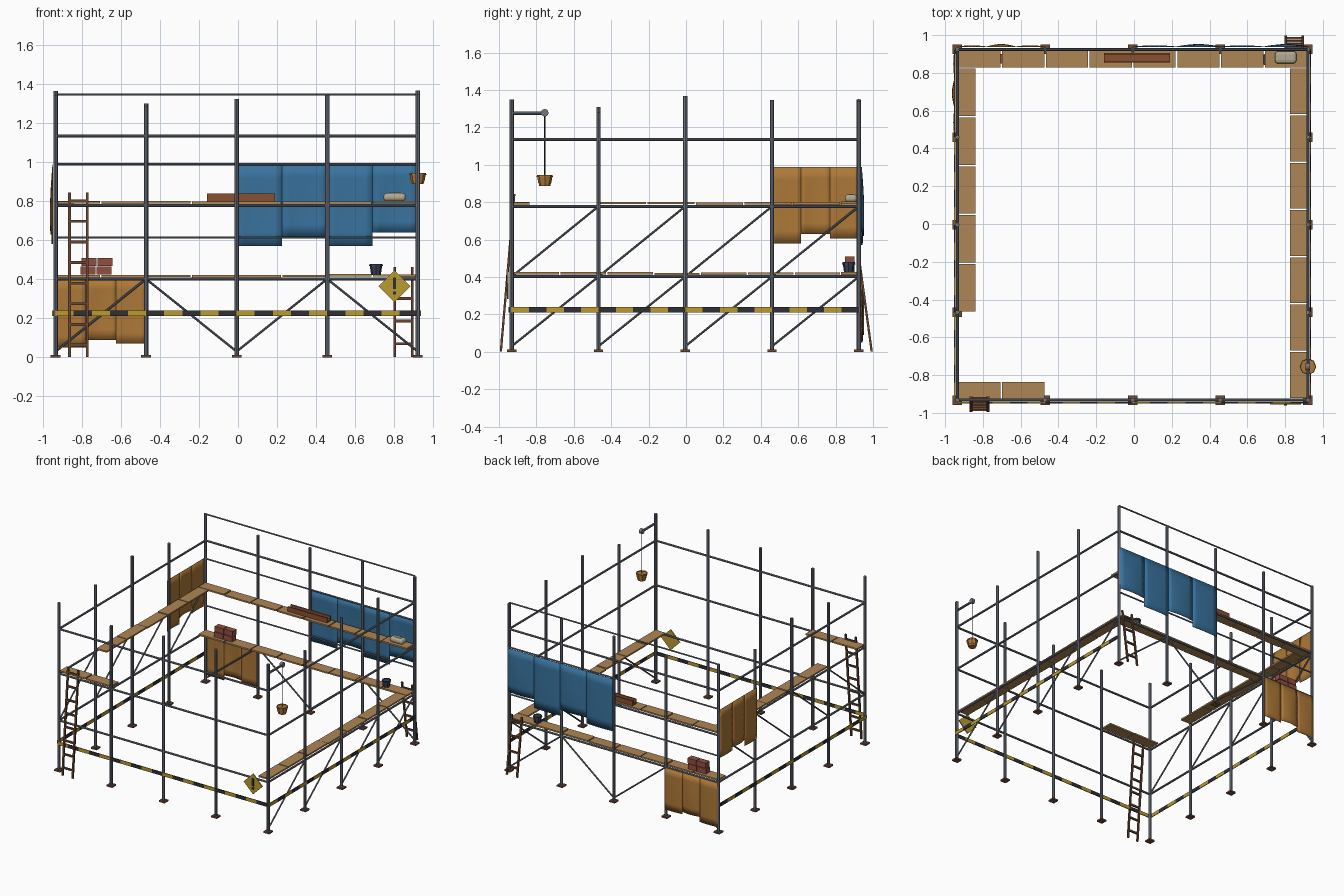
import bpy, bmesh, math, random
from mathutils import Vector, Matrix

if "Cube" in bpy.data.objects:
    bpy.data.objects.remove(bpy.data.objects["Cube"])

random.seed(4)
CX, CY, H = -0.007, -0.004, 0.928
LEVELS = (0.402, 0.778, 1.135)
OFF = [-H, -H / 2, 0, H / 2, H]


def mat(name, c):
    m = bpy.data.materials.new(name)
    m.diffuse_color = (*c, 1)
    m.use_nodes = True
    m.node_tree.nodes["Principled BSDF"].inputs["Base Color"].default_value = m.diffuse_color
    return m


STEEL = mat("steel", (0.16, 0.18, 0.22))
WOOD = mat("plank_wood", (0.42, 0.24, 0.09))
BROWN = mat("dark_wood", (0.14, 0.06, 0.03))
RUST = mat("rust", (0.16, 0.07, 0.04))
BLUE = mat("blue_sheet", (0.04, 0.17, 0.34))
ORANGE = mat("tan_sheet", (0.42, 0.19, 0.04))
YELLOW = mat("yellow", (0.5, 0.33, 0.03))
BLACK = mat("black", (0.03, 0.03, 0.035))
BRICK = mat("brick", (0.28, 0.08, 0.05))
TIMBER = mat("red_timber", (0.25, 0.08, 0.03))
SACK = mat("sack_cloth", (0.45, 0.40, 0.28))
DARK = mat("dark_bucket", (0.04, 0.05, 0.09))


def finish(bm, name, m):
    me = bpy.data.meshes.new(name)
    bm.to_mesh(me)
    bm.free()
    me.materials.append(m)
    ob = bpy.data.objects.new(name, me)
    bpy.context.collection.objects.link(ob)
    return ob


def box(name, c, s, m, rot=None):
    bm = bmesh.new()
    bmesh.ops.create_cube(bm, size=1)
    bmesh.ops.scale(bm, vec=s, verts=bm.verts)
    if rot:
        bmesh.ops.transform(bm, matrix=rot, verts=bm.verts)
    bmesh.ops.translate(bm, vec=c, verts=bm.verts)
    return finish(bm, name, m)


def tube(name, a, b, r, m=STEEL, r2=None, n=8):
    a, b = Vector(a), Vector(b)
    d = b - a
    bm = bmesh.new()
    bmesh.ops.create_cone(bm, cap_ends=True, segments=n, radius1=r,
                          radius2=r if r2 is None else r2, depth=d.length)
    q = Vector((0, 0, 1)).rotation_difference(d.normalized()).to_matrix().to_4x4()
    bmesh.ops.transform(bm, matrix=Matrix.Translation((a + b) / 2) @ q, verts=bm.verts)
    return finish(bm, name, m)


def side(s, t, z, out=0.0):
    """Point on a side: t runs along +x or +y, out is outward distance."""
    return {"front": (CX + t, CY - H - out, z), "back": (CX + t, CY + H + out, z),
            "left": (CX - H - out, CY + t, z), "right": (CX + H + out, CY + t, z)}[s]


def side_size(s, along, across, h):
    return (along, across, h) if s in ("front", "back") else (across, along, h)


# Uprights with base plates
heights = {"front": (1.345, 1.285, 1.325, 1.345, 1.35), "back": (1.35, 1.30, 1.325, 1.34, 1.34),
           "left": (None, 1.31, 1.365, 1.29, None), "right": (None, 1.28, 1.368, 1.347, None)}
for s, hs in heights.items():
    for t, h in zip(OFF, hs):
        if h:
            x, y, _ = side(s, t, 0)
            tube(f"{s}_upright", (x, y, 0), (x, y, h), 0.0115)
            box(f"{s}_base_plate", (x, y, 0.006), (0.05, 0.05, 0.012), RUST)

# Horizontal ledgers, plus guard rails on the back
for s in heights:
    for z in LEVELS:
        tube(f"{s}_ledger", side(s, -H, z), side(s, H, z), 0.008)
for z in LEVELS:
    tube("back_guard_rail", side("back", -H, z + 0.212), side("back", H, z + 0.212), 0.006)

# Diagonal braces
for i in range(4):
    a, b = OFF[i], OFF[i + 1]
    tube("right_brace", side("right", a, 0.03), side("right", b, LEVELS[0]), 0.006)
    tube("left_brace", side("left", a, LEVELS[0]), side("left", b, LEVELS[1]), 0.006)
    p, q = (a, b) if i % 2 == 0 else (b, a)
    tube("back_brace", side("back", p, 0.03), side("back", q, LEVELS[0]), 0.006)


# Plank decks
def deck(s, t0, t1, n, level):
    w = (t1 - t0) / n
    for i in range(n):
        z = LEVELS[level] + 0.015 + random.uniform(-0.002, 0.004)
        box(f"{s}_plank", side(s, t0 + w * (i + 0.5), z, -0.05),
            side_size(s, w - 0.008, 0.09, 0.012), WOOD)


deck("back", -H, H, 8, 0)
deck("back", -H, H, 8, 1)
deck("right", -0.92, 0.832, 7, 0)
deck("left", -H / 2, 0.832, 5, 1)
deck("front", -H, -H / 2, 2, 1)

# Hazard-striped boards around three sides
for s in ("front", "left", "right"):
    w = 2 * H / 20
    for i in range(20):
        box(f"{s}_hazard_stripe", side(s, -H + w * (i + 0.5), 0.225, 0.014),
            side_size(s, w, 0.006, 0.028), BLACK if i % 2 else YELLOW)


# Hanging sheets, slightly billowed strips
def sheet(s, t0, t1, top, bottoms, m):
    w = (t1 - t0) / len(bottoms)
    for k, zb in enumerate(bottoms):
        bm = bmesh.new()
        bmesh.ops.create_grid(bm, x_segments=6, y_segments=6, size=0.5)
        for v in bm.verts:
            u, f = v.co.x + 0.5, 0.5 - v.co.y
            out = 0.012 + (0.006 + 0.007 * (k % 2)) * math.sin(math.pi * u) * math.sin(math.pi * f * 0.7)
            v.co = side(s, t0 + w * (k + u), top + (zb - top) * f, out)
        ob = finish(bm, f"{s}_sheet", m)
        ob.modifiers.new("thickness", "SOLIDIFY").thickness = 0.004
        for p in ob.data.polygons:
            p.use_smooth = True


sheet("back", 0, H, 0.988, (0.57, 0.62, 0.57, 0.64), BLUE)
sheet("back", -H, -H / 2, 0.402, (0.05, 0.09, 0.07), ORANGE)
sheet("left", H / 2, H, 0.988, (0.58, 0.63, 0.605), ORANGE)


# Leaning ladders
def ladder(name, x0, x1, yb, yt, h, n):
    lean = Matrix.Rotation(-math.atan2(yt - yb, h), 4, "X")
    for x in (x0, x1):
        box(f"{name}_rail", (x, (yb + yt) / 2, h / 2), (0.014, 0.012, h), BROWN, lean)
    for i in range(n):
        f = (i + 0.6) / n
        box(f"{name}_rung", ((x0 + x1) / 2, yb + (yt - yb) * f, h * f),
            (x1 - x0, 0.012, 0.014), BROWN)


ladder("front_ladder", -0.863, -0.773, -0.99, -0.918, 0.845, 8)
ladder("back_ladder", 0.803, 0.893, 0.993, 0.93, 0.465, 4)


# Open bucket
def bucket(name, x, y, z, r0, r1, h, m):
    bm = bmesh.new()
    bmesh.ops.create_cone(bm, cap_ends=True, segments=8, radius1=r0, radius2=r1, depth=h)
    bm.faces.ensure_lookup_table()
    top = max(bm.faces, key=lambda f: f.calc_center_median().z)
    bmesh.ops.inset_individual(bm, faces=[top], thickness=0.007)
    bmesh.ops.translate(bm, vec=(0, 0, -h * 0.75), verts=top.verts)
    bmesh.ops.translate(bm, vec=(x, y, z + h / 2), verts=bm.verts)
    finish(bm, name, m)
    tube(name + "_rim", (x, y, z + h * 0.8), (x, y, z + h * 0.88), r1 + 0.002, m)


bucket("dark_bucket", 0.707, 0.87, 0.423, 0.025, 0.033, 0.056, DARK)

# Hoist: arm, pulley, rope and hanging bucket
px, py = CX + H, -0.755
tube("hoist_arm", (px, CY - H, 1.275), (px, py, 1.275), 0.009)
tube("hoist_pulley", (px - 0.012, py, 1.278), (px + 0.012, py, 1.278), 0.02, n=12)
tube("hoist_rope", (px, py, 0.9), (px, py, 1.27), 0.003, BLACK, n=6)
bucket("hoist_bucket", px, py, 0.888, 0.03, 0.042, 0.058, ORANGE)

# Brick pile
for i, x in enumerate((-0.768, -0.686)):
    for j in range(2):
        box("brick", (x + 0.004 * j, 0.875, 0.445 + 0.045 * j), (0.077, 0.05, 0.041), BRICK)

# Timber trough
box("trough_base", (0.015, 0.88, 0.806), (0.35, 0.05, 0.012), TIMBER)
for y in (0.859, 0.901):
    box("trough_side", (0.015, y, 0.82), (0.35, 0.009, 0.038), TIMBER)

# Sack
sack = box("sack", (0.803, 0.882, 0.821), (0.115, 0.065, 0.042), SACK)
bev = sack.modifiers.new("round", "BEVEL")
bev.width, bev.segments = 0.018, 3
box("sack_band", (0.803, 0.882, 0.842), (0.06, 0.025, 0.006), SACK)

# Warning diamond with dark mark
box("warning_sign", (0.802, -0.952, 0.365), (0.117, 0.008, 0.117), YELLOW,
    Matrix.Rotation(math.pi / 4, 4, "Y"))
box("warning_bar", (0.802, -0.957, 0.38), (0.016, 0.006, 0.06), BLACK)
box("warning_dot", (0.802, -0.957, 0.33), (0.016, 0.006, 0.016), BLACK)
